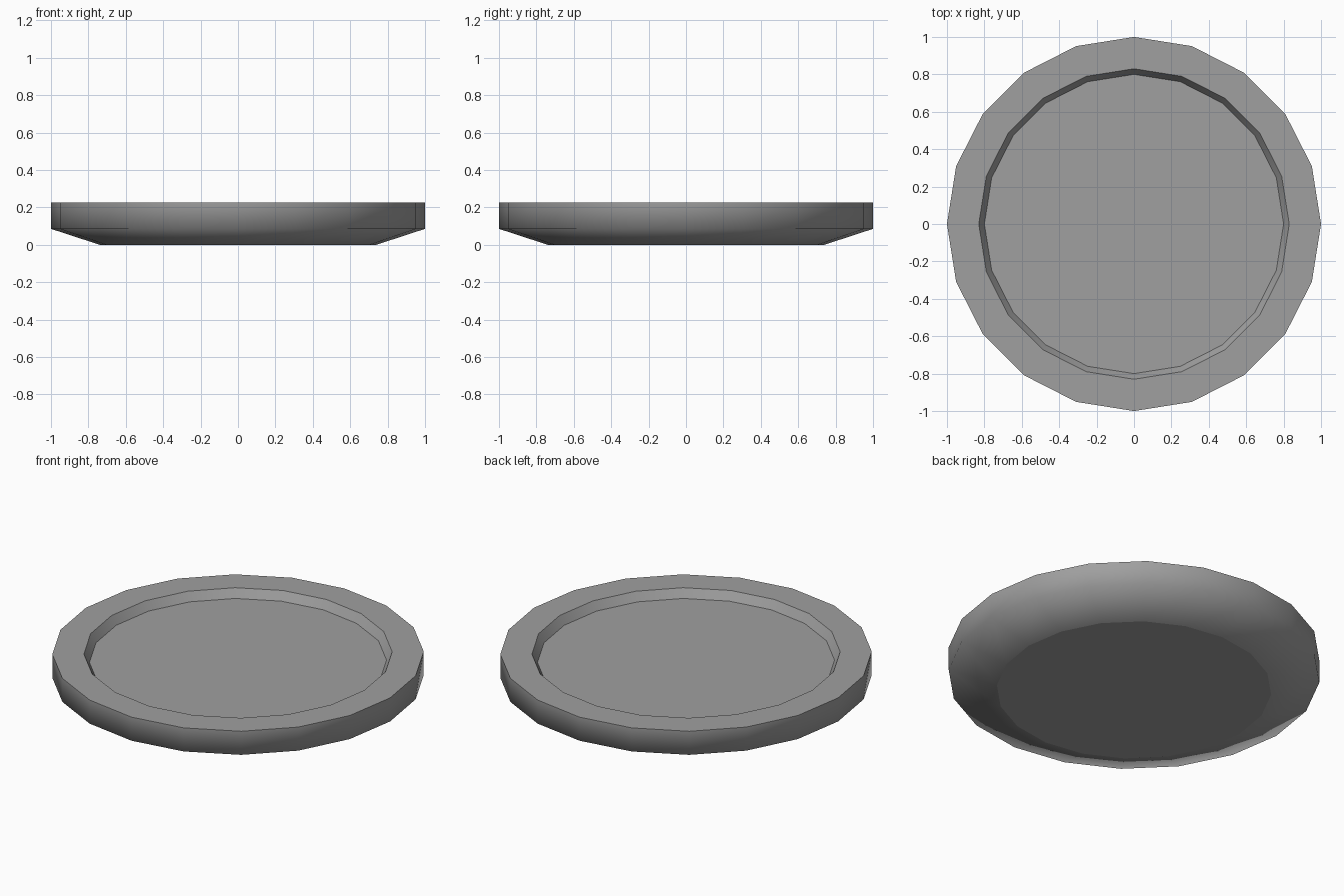
import bpy
import bmesh
from math import cos, sin, tau

cube = bpy.data.objects.get("Cube")
if cube:
    bpy.data.objects.remove(cube, do_unlink=True)

SIDES = 20

# Single grey finish
grey = bpy.data.materials.new("plain grey")
grey.use_nodes = True
colour = (0.35, 0.35, 0.35, 1)
grey.diffuse_color = colour
grey.node_tree.nodes["Principled BSDF"].inputs["Base Color"].default_value = colour

# Radius and height: underside, outer wall, rim, recessed floor
profile = [(0.74, 0), (1, 0.085), (1, 0.225), (0.83, 0.225), (0.80, 0.175)]

bm = bmesh.new()
rings = [[bm.verts.new((r * cos(tau * i / SIDES), r * sin(tau * i / SIDES), z))
          for i in range(SIDES)] for r, z in profile]
for low, high in zip(rings, rings[1:]):
    for i in range(SIDES):
        j = (i + 1) % SIDES
        bm.faces.new((low[i], low[j], high[j], high[i]))
bm.faces.new(rings[0][::-1])
bm.faces.new(rings[-1])
bm.normal_update()

# Level faces stay flat; the rounded sides are smooth
for face in bm.faces:
    face.smooth = abs(face.normal.z) < 0.99

mesh = bpy.data.meshes.new("round_tray")
bm.to_mesh(mesh)
bm.free()
mesh.materials.append(grey)
tray = bpy.data.objects.new("round_tray", mesh)
bpy.context.collection.objects.link(tray)
